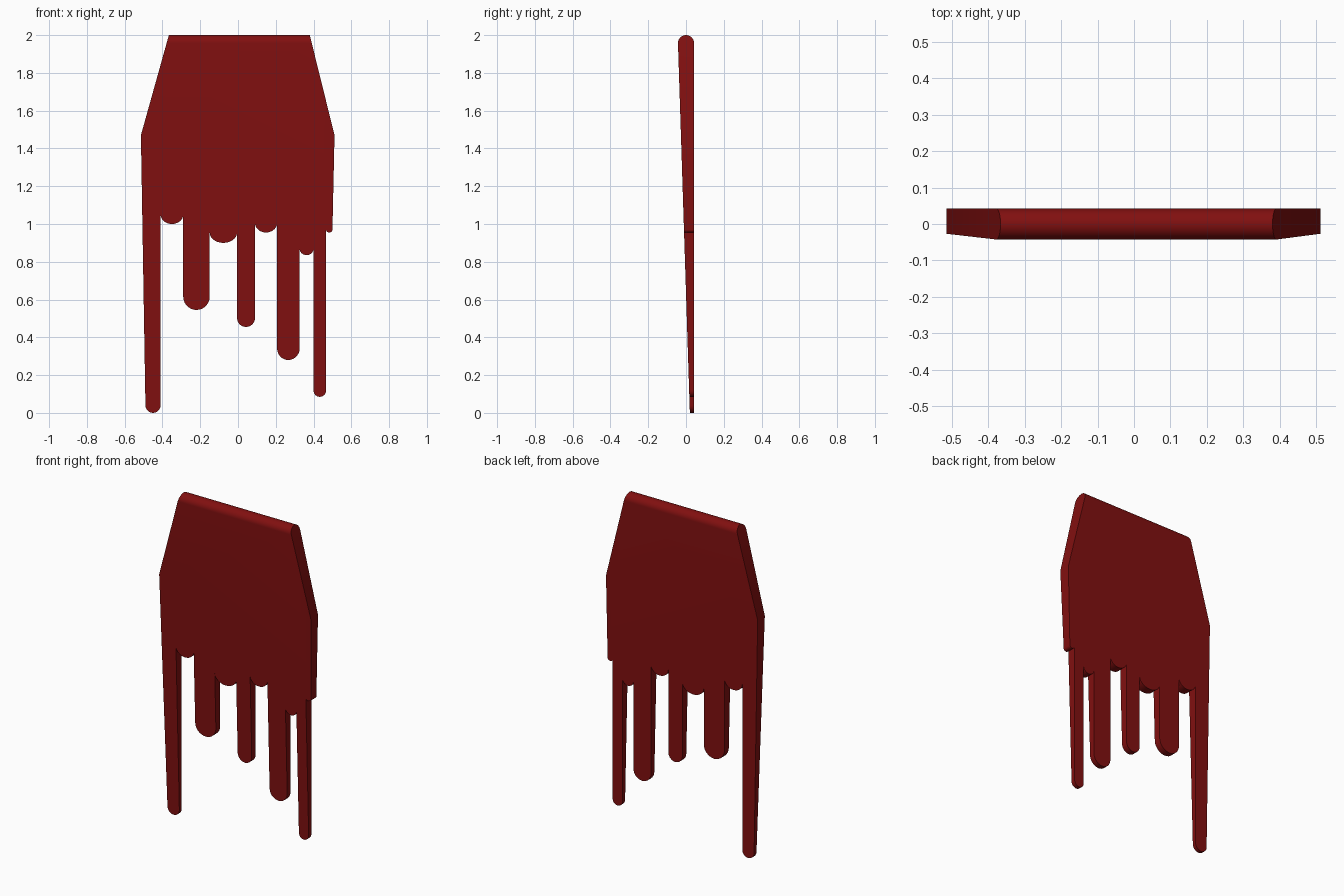
import bpy, bmesh, math

if "Cube" in bpy.data.objects:
    bpy.data.objects.remove(bpy.data.objects["Cube"])

red = bpy.data.materials.new("dark red")
red.diffuse_color = (0.22, 0.005, 0.005, 1)
red.use_nodes = True
red.node_tree.nodes["Principled BSDF"].inputs["Base Color"].default_value = red.diffuse_color


def prism(name, points, axis, half):
    """Extrude a closed 2D outline (u, z) along an axis, from -half to half."""
    bm = bmesh.new()
    place = (lambda u, z: (u, -half, z)) if axis == 'y' else (lambda u, z: (-half, u, z))
    face = bm.faces.new([bm.verts.new(place(u, z)) for u, z in points])
    ext = bmesh.ops.extrude_face_region(bm, geom=[face])
    move = (0, 2 * half, 0) if axis == 'y' else (2 * half, 0, 0)
    bmesh.ops.translate(bm, vec=move, verts=[g for g in ext['geom'] if isinstance(g, bmesh.types.BMVert)])
    bmesh.ops.recalc_face_normals(bm, faces=bm.faces[:])
    me = bpy.data.meshes.new(name)
    bm.to_mesh(me)
    bm.free()
    me.materials.append(red)
    ob = bpy.data.objects.new(name, me)
    bpy.context.collection.objects.link(ob)
    return ob


# Drips, left to right: left x, right x, lowest z, height of the rounded tip
drips = [(-0.49, -0.41, 0.0, 0.04), (-0.41, -0.29, 1.0, 0.05),
         (-0.29, -0.15, 0.545, 0.07), (-0.15, -0.005, 0.90, 0.055),
         (-0.005, 0.09, 0.455, 0.048), (0.09, 0.207, 0.955, 0.05),
         (0.207, 0.326, 0.28, 0.06), (0.326, 0.40, 0.835, 0.035),
         (0.40, 0.466, 0.085, 0.033), (0.466, 0.50, 0.955, 0.015)]

# Front outline: shoulders, then the row of round-ended drips
outline = [(0.38, 2.05), (0.38, 2.0), (-0.366, 2.0), (-0.514, 1.47)]
outline = outline[1:]
N = 14
for x0, x1, low, cap in drips:
    for i in range(N + 1):
        a = math.pi * i / N
        outline.append(((x0 + x1) / 2 - (x1 - x0) / 2 * math.cos(a), low + cap * (1 - math.sin(a))))
outline.append((0.511, 1.47))
sheet = prism("dripping_sheet", outline, 'y', 0.2)

# Side profile: flat back, sloping front, rounded top edge
R = 0.0425
side = [(R, -0.05), (0.022, -0.05)]
side += [(-R * math.cos(math.pi * i / 20), 2 - R + R * math.sin(math.pi * i / 20)) for i in range(21)]
cutter = prism("side_profile_cutter", side, 'x', 0.8)
cutter.hide_render = True

mod = sheet.modifiers.new("taper", 'BOOLEAN')
mod.operation = 'INTERSECT'
mod.solver = 'EXACT'
mod.object = cutter
bpy.context.view_layer.objects.active = sheet
sheet.select_set(True)
cutter.select_set(False)
bpy.ops.object.modifier_apply(modifier=mod.name)
bpy.data.objects.remove(cutter)
bpy.ops.object.shade_smooth_by_angle(angle=math.radians(30))
